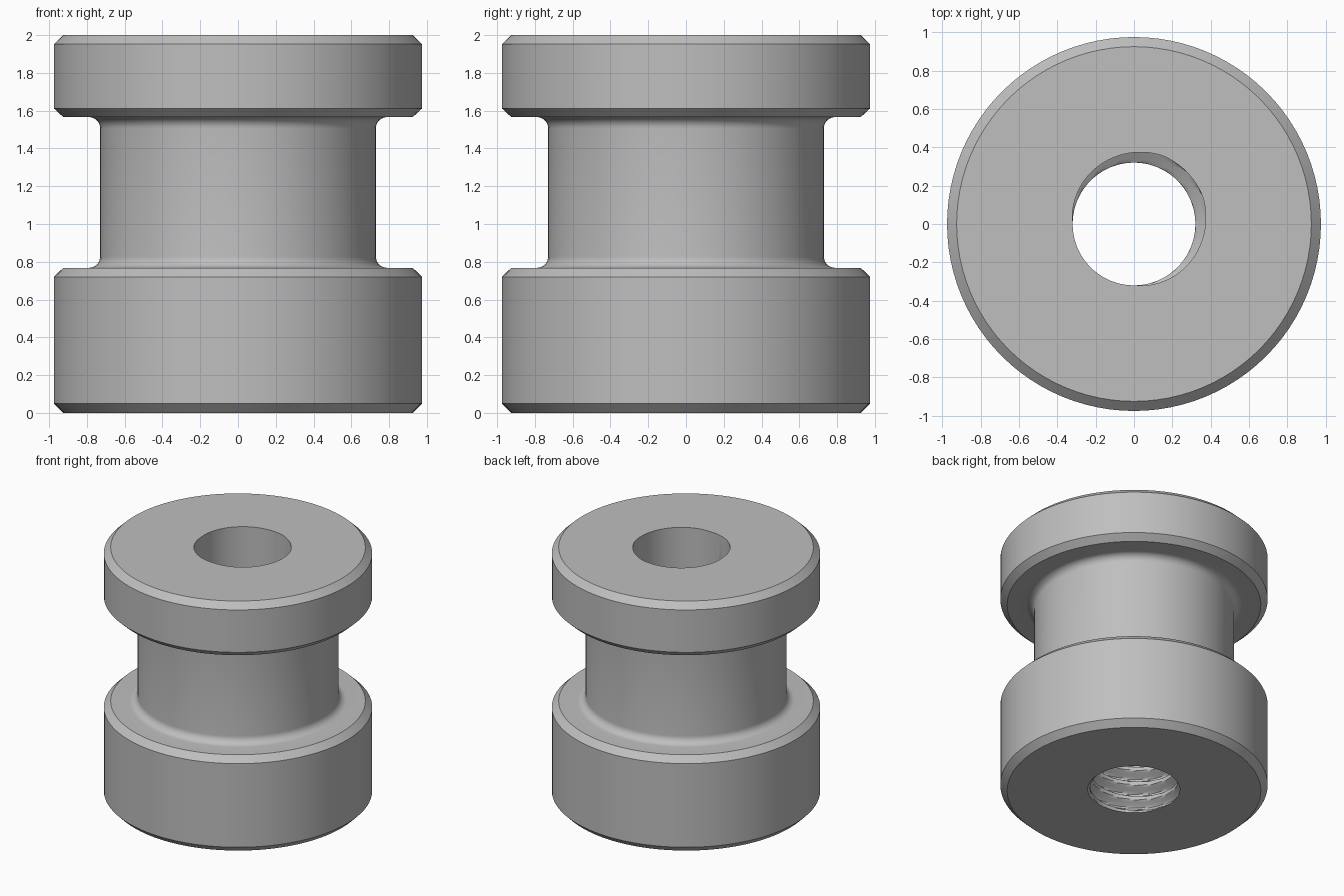
import bpy, bmesh, math

cube = bpy.data.objects.get("Cube")
if cube:
    bpy.data.objects.remove(cube, do_unlink=True)

SEG = 96                      # sides around the axis
HEIGHT = 2.0
MINOR, MAJOR = 0.32, 0.386    # bore crest and root radii
TURNS, STEPS = 13, 16         # thread turns and rows per turn
THREAD_TOP = 1.6
PITCH = THREAD_TOP / TURNS


def fillet(cx, cz, r, start, end, n=8):
    """Arc points in the radius / height plane, angles in degrees."""
    angles = [math.radians(start + (end - start) * i / n) for i in range(n + 1)]
    return [(cx + r * math.cos(a), cz + r * math.sin(a)) for a in angles]


def thread_radius(theta, z):
    """Single-start thread: flat crest, flat root, straight flanks."""
    turn = (theta - math.pi / 4) / math.tau - z / PITCH
    away = abs(turn - round(turn))            # 0 at root, 0.5 at crest
    rise = min(1, max(0, (0.375 - away) / 0.3125))
    lead_in = min(1, 0.6 + 0.4 * z / PITCH)
    return MINOR + (MAJOR - MINOR) * rise * lead_in


def add_ring(bm, radius_at, z):
    ring = []
    for i in range(SEG):
        a = math.tau * i / SEG
        r = radius_at(a)
        ring.append(bm.verts.new((r * math.cos(a), r * math.sin(a), z)))
    return ring


# Outer profile: chamfered base, filleted waist, chamfered top flange
profile = [(0.925, 0), (0.975, 0.05), (0.975, 0.72), (0.925, 0.768)]
profile += fillet(0.79, 0.828, 0.06, 270, 180)
profile += fillet(0.79, 1.506, 0.06, 180, 90)
profile += [(0.925, 1.566), (0.975, 1.612), (0.975, 1.952), (0.925, HEIGHT)]

bm = bmesh.new()
rings = [add_ring(bm, lambda a, r=r: r, z) for r, z in profile]

# Plain upper bore continues the section at the end of the thread
rings.append(add_ring(bm, lambda a: thread_radius(a, THREAD_TOP), HEIGHT))

# Threaded lower bore
for k in range(TURNS * STEPS, -1, -1):
    z = PITCH * k / STEPS
    rings.append(add_ring(bm, lambda a: thread_radius(a, z), z))

# Skin between neighbouring rings, closing under the base
for low, high in zip(rings, rings[1:] + rings[:1]):
    for i in range(SEG):
        j = (i + 1) % SEG
        bm.faces.new((low[i], low[j], high[j], high[i]))

mesh = bpy.data.meshes.new("threaded_spool")
bm.to_mesh(mesh)
bm.free()
spool = bpy.data.objects.new("threaded_spool", mesh)
bpy.context.collection.objects.link(spool)

# Plain grey metal
colour = (0.52, 0.52, 0.52, 1)
grey = bpy.data.materials.new("grey_metal")
grey.use_nodes = True
grey.diffuse_color = colour
for node in grey.node_tree.nodes:
    if node.type == 'BSDF_PRINCIPLED':
        node.inputs["Base Color"].default_value = colour
mesh.materials.append(grey)

bpy.ops.object.select_all(action='DESELECT')
spool.select_set(True)
bpy.context.view_layer.objects.active = spool
bpy.ops.object.shade_smooth_by_angle(angle=math.radians(30))
